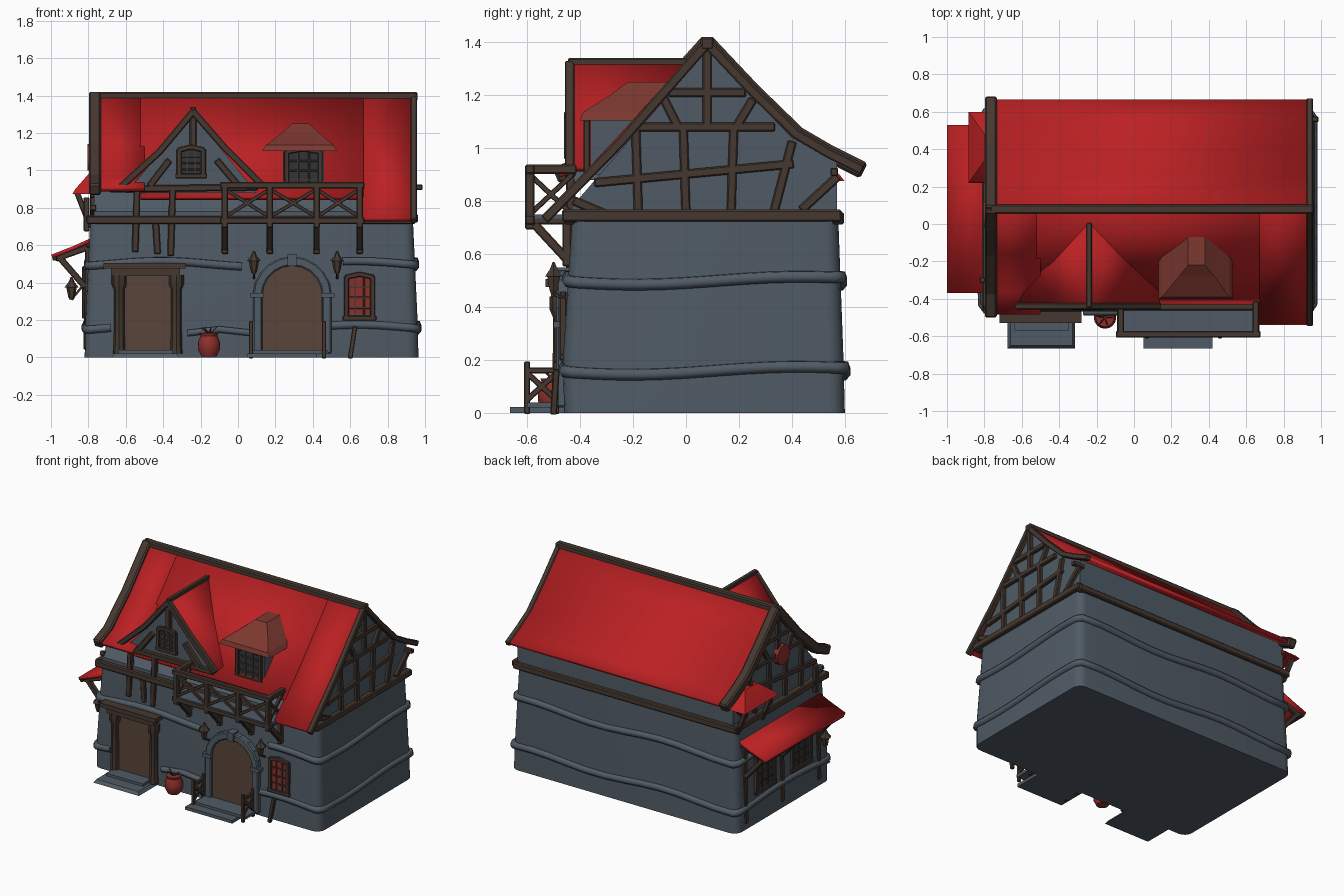
import bpy, bmesh, math
from mathutils import Vector, Matrix

if "Cube" in bpy.data.objects:
    bpy.data.objects.remove(bpy.data.objects["Cube"])


def material(name, r, g, b):
    m = bpy.data.materials.new(name)
    m.use_nodes = True
    m.diffuse_color = (r, g, b, 1)
    m.node_tree.nodes["Principled BSDF"].inputs["Base Color"].default_value = (r, g, b, 1)
    return m


RED = material("red roof", .5, .015, .017)
WOOD = material("dark timber", .06, .04, .03)
STONE = material("slate stone", .08, .105, .13)
DOOR = material("door wood", .1, .06, .043)
RUST = material("rusty red", .27, .03, .024)
GLASS = material("dark glass", .03, .035, .04)
HOOD = material("weathered roof", .2, .04, .03)


def finish(name, bm, mat, bevel=0, smooth=False, thick=0):
    bmesh.ops.recalc_face_normals(bm, faces=bm.faces)
    mesh = bpy.data.meshes.new(name)
    bm.to_mesh(mesh)
    bm.free()
    mesh.materials.append(mat)
    ob = bpy.data.objects.new(name, mesh)
    bpy.context.collection.objects.link(ob)
    if thick:
        mod = ob.modifiers.new("thickness", "SOLIDIFY")
        mod.thickness, mod.offset = thick, 0
    if bevel:
        mod = ob.modifiers.new("soft edges", "BEVEL")
        mod.width, mod.segments = bevel, 1
    if smooth:
        bpy.ops.object.select_all(action="DESELECT")
        ob.select_set(True)
        bpy.context.view_layer.objects.active = ob
        bpy.ops.object.shade_smooth_by_angle(angle=math.radians(35))
    return ob


def rods(name, mat, width, pairs):
    """Square timbers between pairs of points."""
    bm = bmesh.new()
    for a, b in pairs:
        a, b = Vector(a), Vector(b)
        d = b - a
        least = min(range(3), key=lambda i: abs(d[i]))
        z = d.normalized()
        x = z.cross(Vector([i == least for i in range(3)])).normalized()
        rot = Matrix((x, z.cross(x), z)).transposed().to_4x4()
        size = Matrix.Diagonal((width, width, d.length + width * .4, 1))
        bmesh.ops.create_cube(bm, size=1, matrix=Matrix.Translation((a + b) / 2) @ rot @ size)
    return finish(name, bm, mat, bevel=width * .15)


def on(side, off, u, z):
    return (u, off, z) if side == "front" else (off, u, z)


def frame(name, mat, width, side, off, segs):
    """Timbers lying flat on a wall, given as (u, z, u, z)."""
    return rods(name, mat, width, [(on(side, off, a, b), on(side, off, c, d)) for a, b, c, d in segs])


def chain(pts):
    return list(zip(pts, pts[1:]))


def prism(name, mat, pts, vec):
    bm = bmesh.new()
    face = bm.faces.new([bm.verts.new(p) for p in pts])
    new = bmesh.ops.extrude_face_region(bm, geom=[face])["geom"]
    bmesh.ops.translate(bm, vec=vec, verts=[v for v in new if isinstance(v, bmesh.types.BMVert)])
    if face.is_valid and len(face.edges[0].link_faces) < 2:
        bm.faces.new([v for v in face.verts])
    return finish(name, bm, mat)


def sheet(name, mat, pts, vec, thick=.025):
    bm = bmesh.new()
    rows = [(bm.verts.new(p), bm.verts.new(Vector(p) + Vector(vec))) for p in pts]
    for (a, b), (c, d) in chain(rows):
        bm.faces.new((a, b, d, c))
    return finish(name, bm, mat, smooth=True, thick=thick)


def loft(name, mat, rings, smooth=False):
    bm = bmesh.new()
    loops = [[bm.verts.new(p) for p in r] for r in rings]
    for lo, hi in chain(loops):
        for i in range(len(lo)):
            bm.faces.new((lo[i - 1], lo[i], hi[i], hi[i - 1]))
    bm.faces.new(loops[0])
    bm.faces.new(loops[-1])
    return finish(name, bm, mat, smooth=smooth)


def rect(x0, x1, y0, y1, z, r=0):
    if not r:
        return [(x0, y0, z), (x1, y0, z), (x1, y1, z), (x0, y1, z)]
    corners = [(x1 - r, y1 - r), (x0 + r, y1 - r), (x0 + r, y0 + r), (x1 - r, y0 + r)]
    return [(cx + r * math.cos(t), cy + r * math.sin(t), z) for k, (cx, cy) in enumerate(corners)
            for t in [(k + j / 4) * math.pi / 2 for j in range(5)]]


def box(name, mat, x0, x1, y0, y1, z0, z1):
    return loft(name, mat, [rect(x0, x1, y0, y1, z0), rect(x0, x1, y0, y1, z1)])


def turned(name, mat, x, y, profile, n=12, smooth=True):
    return loft(name, mat, [[(x + r * math.cos(i * math.tau / n), y + r * math.sin(i * math.tau / n), z)
                             for i in range(n)] for r, z in profile], smooth)


def tube(name, mat, pts, radius):
    cu = bpy.data.curves.new(name, "CURVE")
    cu.dimensions, cu.bevel_depth, cu.bevel_resolution, cu.use_fill_caps = "3D", radius, 1, True
    sp = cu.splines.new("POLY")
    sp.points.add(len(pts) - 1)
    for p, co in zip(sp.points, pts):
        p.co = (*co, 1)
    cu.materials.append(mat)
    bpy.context.collection.objects.link(bpy.data.objects.new(name, cu))


def window(name, side, off, out, u, z, w, h, pane=GLASS):
    a, b, top = u - w / 2, u + w / 2, z + h
    prism(name + "_pane", pane, [on(side, off, *p) for p in ((a, z), (b, z), (b, top), (a, top))],
          on(side, out * .008, 0, 0))
    frame(name + "_frame", WOOD, .026, side, off + out * .01,
          [(a, z, a, top), (b, z, b, top), (a - .015, z, b + .015, z), (a, top, u, top + .015), (u, top + .015, b, top)])
    frame(name + "_bars", WOOD, .01, side, off + out * .01,
          [(a + w * k / 3, z, a + w * k / 3, top) for k in (1, 2)] +
          [(a, z + h * k / 4, b, z + h * k / 4) for k in (1, 2, 3)])


# Walls: battered ground floor, gabled upper floor
loft("ground_floor", STONE, [rect(-.82, .965, -.46, .6, 0, .06), rect(-.815, .96, -.465, .595, .2, .06),
                             rect(-.79, .935, -.43, .575, .74, .05)], True)
prism("upper_floor", STONE, [(-.77, y, z) for y, z in
      ((-.43, .72), (.57, .72), (.57, .95), (.4, 1.04), (.08, 1.37), (-.43, .78))], (1.7, 0, 0))
# Stone ledges
def ledge(z, grow, gap0, gap1):
    wave = lambda p: (p[0], p[1], z + .015 * math.sin(p[0] * 6 + p[1] * 5))
    steps = [k / 12 for k in range(13)]
    x0, x1, y0, y1 = -.8 - grow, .945 + grow, -.445 - grow, .585 + grow
    loop = [(gap1 + (x1 - .02 - gap1) * t, y0) for t in steps] + [(x1, y0 + .03 + (y1 - y0 - .06) * t) for t in steps]
    loop += [(x1 - .02 - (x1 - x0 - .04) * t, y1) for t in steps] + [(x0, y1 - .03 - (y1 - y0 - .06) * t) for t in steps]
    loop += [(x0 + .02 + (gap0 - x0 - .02) * t, y0) for t in steps]
    tube("stone_ledge", STONE, [wave(p) for p in loop], .024)
ledge(.5, 0, .02, .56)
ledge(.16, .012, -.68, .5)
tube("front_low_ledge", STONE, [(-.27, -.47, .13), (-.1, -.47, .15), (.08, -.47, .13)], .02)

# Main roof
back = [(.08, 1.395), (.25, 1.215), (.42, 1.05), (.54, .98), (.66, .92)]
left_front = [(.08, 1.395), (-.15, 1.14), (-.36, .95), (-.48, .9)]
right_front = [(.08, 1.395), (-.25, 1.02), (-.53, .735)]
for name, prof, x0, x1 in (("back_roof", back, -.77, .94), ("front_left_roof", left_front, -.77, -.5),
                           ("front_middle_roof", [(.08, 1.395), (-.42, .85)], -.52, .67),
                           ("front_right_roof", right_front, .66, .94)):
    sheet(name, RED, [(x0, y, z) for y, z in prof], (x1 - x0, 0, 0))
rods("ridge_beam", WOOD, .05, [((-.76, .08, 1.395), (.95, .08, 1.395))])
for name, x, front, w in (("right_barge", .94, right_front, .036), ("left_barge", -.765, left_front, .065)):
    for prof in (back, front):
        rods(name, WOOD, w, [((x, *a), (x, *b)) for a, b in chain(prof)])

# Storey beams
rods("storey_beams", WOOD, .045, [((-.8, -.44, .735), (.94, -.44, .735)), ((-.8, .575, .735), (.94, .575, .735)),
                                  ((.94, -.46, .745), (.94, .58, .745)), ((-.79, -.44, .74), (-.79, .58, .74))])
rods("purlin_end", WOOD, .03, [((.9, .56, .91), (.98, .56, .91))])

# Gable framing on both ends
gable = [(-.34, .87, .4, .94), (-.2, 1.08, .33, 1.08), (-.06, 1.21, .22, 1.21), (.08, 1.07, .08, 1.37),
         (-.18, .75, -.19, 1.07), (0, .75, -.01, 1.07), (.17, .75, .18, 1.07), (.33, .75, .4, 1.02),
         (.44, .77, .57, .89), (-.42, .8, -.28, .74), (-.03, 1.08, -.09, 1.2), (.19, 1.08, .25, 1.18)]
frame("right_gable_timbers", WOOD, .034, "right", .935, gable)
frame("left_gable_timbers", WOOD, .034, "left", -.775, gable)

# Front cross gable
apex, slope_l, slope_r = (-.24, 1.315), [(-.42, 1.1), (-.64, .9)], [(-.07, 1.12), (.13, .92)]
prism("cross_gable_wall", STONE, [(x, -.425, z) for x, z in ((-.6, .88), (.1, .88), (-.24, 1.3))], (0, .4, 0))
for name, slope in (("cross_roof_left", slope_l), ("cross_roof_right", slope_r)):
    line = [apex] + slope
    sheet(name, RED, [(x, -.44, z) for x, z in line], (0, .45, 0))
    frame(name + "_barge", WOOD, .036, "front", -.44, [(*a, *b) for a, b in chain(line)])
rods("cross_ridge", WOOD, .03, [((-.24, -.44, 1.325), (-.24, 0, 1.325))])
frame("cross_gable_timbers", WOOD, .036, "front", -.435,
      [(-.68, .9, .1, .91), (-.55, .57, -.54, .89), (-.36, .55, -.35, .89), (-.43, .56, -.44, .72),
       (-.47, .92, -.37, 1.05), (0, .92, -.11, 1.05), (-.24, 1.13, -.24, 1.28)])
window("gable_window", "front", -.437, -1, -.25, .97, .13, .14)

# Dormer
box("dormer_wall", STONE, .24, .46, -.36, -.08, .9, 1.12)
window("dormer_window", "front", -.365, -1, .35, .9, .18, .2)
loft("dormer_roof", HOOD, [rect(.13, .53, -.4, -.1, 1.105), rect(.15, .51, -.39, -.09, 1.135),
                           rect(.24, .43, -.28, -.06, 1.205), rect(.29, .38, -.22, -.05, 1.25)])

# Balcony
box("balcony_floor", STONE, -.09, .67, -.6, -.43, .735, .75)
posts = [-.07, .17, .42, .65]
rail = []
for x in posts:
    rail.append(((x, -.59, .7), (x, -.59, .93)))
for z in (.73, .92):
    rail.append(((-.09, -.59, z), (.67, -.59, z)))
    rail += [((x, -.59, z), (x, -.42, z)) for x in (posts[0], posts[-1])]
rods("balcony_rail", WOOD, .035, rail)
cross = []
for a, b in chain(posts):
    cross += [((a, -.59, .75), (b, -.59, .9)), ((a, -.59, .9), (b, -.59, .75))]
for x in (posts[0], posts[-1]):
    cross += [((x, -.59, .75), (x, -.43, .9)), ((x, -.59, .9), (x, -.43, .75))]
rods("balcony_cross_braces", WOOD, .02, cross)
rods("balcony_brackets", WOOD, .034, [((x, -.57, .71), (x, -.45, .58)) for x in posts] +
     [((x, -.45, .56), (x, -.45, .72)) for x in posts])

# Square doorway
box("square_door", DOOR, -.61, -.35, -.475, -.44, .03, .46)
box("door_cornice", WOOD, -.72, -.28, -.53, -.43, .475, .505)
box("door_lintel", WOOD, -.68, -.31, -.51, -.43, .435, .475)
for x in (-.635, -.33):
    turned("door_post", WOOD, x, -.475, [(.034, .02), (.03, .06), (.027, .36), (.04, .39), (.04, .44)], 8)
loft("square_door_step", STONE, [rect(-.675, -.315, -.665, -.44, 0), rect(-.66, -.33, -.65, -.44, .022)])
box("square_door_upper_step", STONE, -.64, -.35, -.57, -.44, .02, .04)

# Arched doorway
arc = [(.29 + .16 * math.cos(t), .33 + .16 * math.sin(t)) for t in [k * math.pi / 10 for k in range(11)]]
outline = [(.45, .03)] + arc + [(.13, .03)]
prism("arched_door", DOOR, [(x, -.475, z) for x, z in outline], (0, .05, 0))
frame("door_arch", STONE, .05, "front", -.465, [(.29 + (a - .29) * 1.16, b, .29 + (c - .29) * 1.16, d)
      for (a, b), (c, d) in chain([(x, z + max(0, z - .33) * .16) for x, z in outline])])
box("arch_keystone", STONE, .265, .315, -.505, -.44, .49, .55)
for x in (.1, .48):
    box("arch_capital", STONE, x - .035, x + .035, -.5, -.44, .32, .345)
box("arched_door_step", STONE, .05, .42, -.665, -.44, 0, .022)
box("arched_door_upper_step", STONE, .08, .48, -.6, -.44, .02, .04)
for x in (.07, .46):
    rods("step_rail", WOOD, .022, [((x, y, 0), (x, y, .19)) for y in (-.6, -.49)] +
         [((x, -.6, .16), (x, -.48, .16)), ((x, -.6, .05), (x, -.49, .15)), ((x, -.6, .15), (x, -.49, .05))])
rods("leaning_post", WOOD, .025, [((.6, -.5, 0), (.625, -.49, .16))])
window("ground_window", "front", -.455, -1, .65, .21, .14, .22, RUST)

# Lanterns
def lantern(x, y, z, wall):
    turned("lantern_body", WOOD, x, y, [(.012, z), (.018, z + .015), (.028, z + .065)], 6, False)
    turned("lantern_cap", WOOD, x, y, [(.038, z + .065), (.018, z + .09), (.004, z + .12)], 6, False)
    rods("lantern_arm", WOOD, .012, [((x, y, z), wall)])
for x in (.085, .53):
    lantern(x, -.5, .45, (x, -.44, .42))
lantern(-.89, -.3, .31, (-.8, -.3, .42))

# Plant pot
turned("plant_pot", RUST, -.155, -.5, [(.04, .005), (.058, .04), (.06, .08), (.045, .115), (.05, .13)], 16)
rods("pot_twigs", WOOD, .006, [((-.155, -.5, .12), (-.155 + .04 * math.cos(k), -.5 + .04 * math.sin(k), .16))
                               for k in range(6)])

# Left side: long awning, brackets, openings, hood and round shutter
sheet("side_awning", RED, [(-.995, -.37, .54), (-.88, -.37, .585), (-.78, -.37, .63)], (0, .9, 0), .02)
rods("awning_edge", WOOD, .022, [((-.98, -.36, .53), (-.98, .52, .53)), ((-.8, -.36, .6), (-.8, .52, .6))])
for y in (-.33, .08, .49):
    rods("awning_bracket", WOOD, .034, [((-.95, y, .53), (-.82, y, .38)), ((-.81, y, .05), (-.8, y, .58)),
                                        ((-.97, y, .53), (-.8, y, .59))])
window("side_window_front", "left", -.81, -1, -.13, .22, .2, .24)
window("side_window_back", "left", -.81, -1, .28, .22, .2, .24)
loft("gable_hood", RED, [rect(-.885, -.76, .22, .6, .875), rect(-.87, -.76, .24, .58, .9),
                         rect(-.8, -.76, .34, .48, .98)], True)
rods("hood_brackets", WOOD, .03, [((-.86, y, .88), (-.79, y, .7)) for y in (.27, .55)] +
     [((-.81, -.3, .68), (-.81, -.3, .85))])
prism("round_shutter", RUST, [(-.805, .05 + .07 * math.cos(k * math.tau / 16), 1.07 + .07 * math.sin(k * math.tau / 16))
                              for k in range(16)], (.04, 0, 0))
